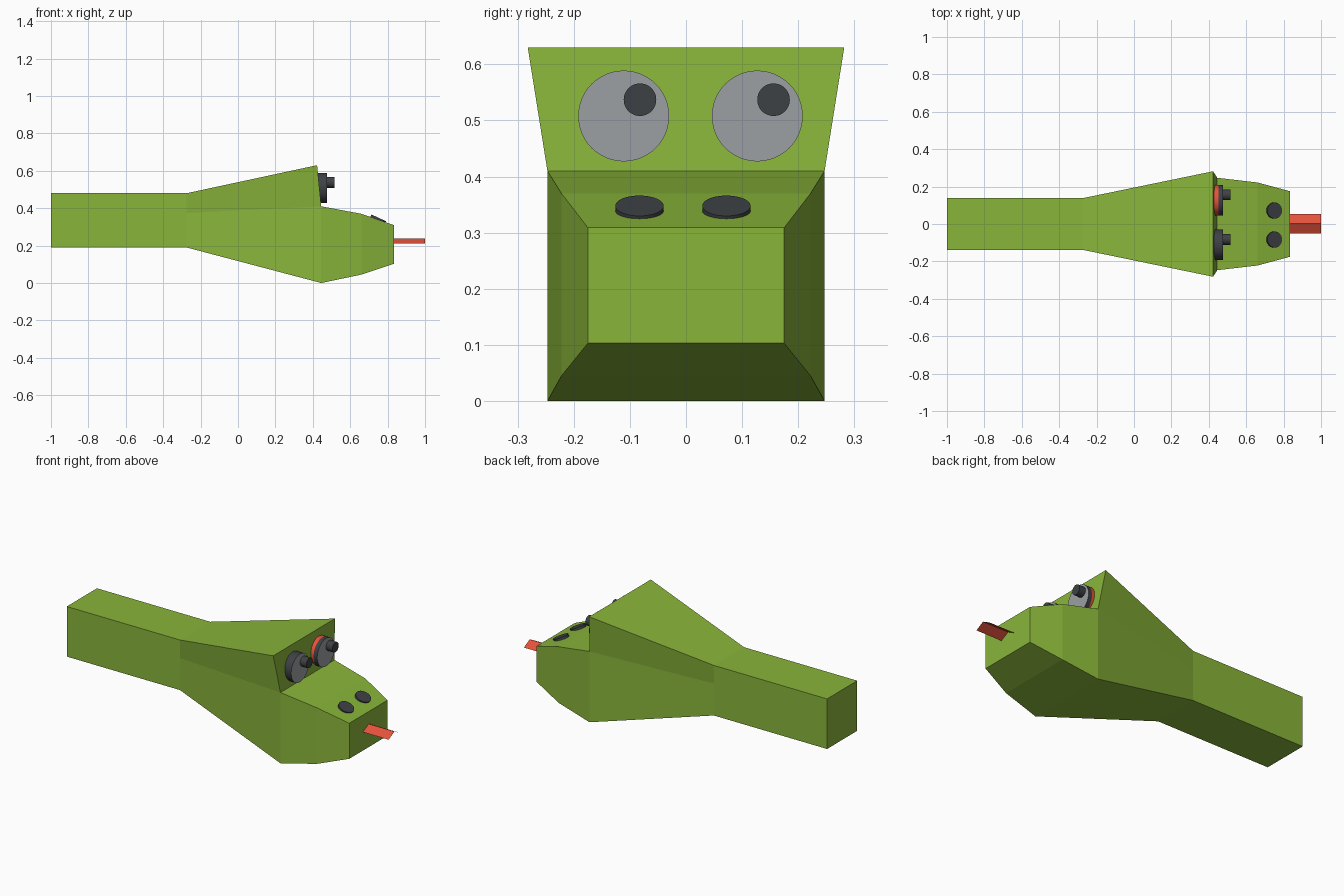
import bpy, bmesh, math
from mathutils import Matrix, Vector

if "Cube" in bpy.data.objects:
    bpy.data.objects.remove(bpy.data.objects["Cube"])


def material(name, rgb):
    m = bpy.data.materials.new(name)
    m.diffuse_color = (*rgb, 1)
    m.use_nodes = True
    m.node_tree.nodes["Principled BSDF"].inputs["Base Color"].default_value = m.diffuse_color
    return m


GREEN = material("leaf green", (0.25, 0.46, 0.042))
DARK = material("charcoal", (0.048, 0.053, 0.06))
GREY = material("eye grey", (0.33, 0.35, 0.37))
RED = material("tongue red", (0.78, 0.085, 0.045))


def finish(bm, name, mats, recalc=True):
    if recalc:
        bmesh.ops.recalc_face_normals(bm, faces=bm.faces[:])
    mesh = bpy.data.meshes.new(name)
    bm.to_mesh(mesh)
    bm.free()
    for m in mats:
        mesh.materials.append(m)
    ob = bpy.data.objects.new(name, mesh)
    bpy.context.collection.objects.link(ob)
    return ob


def bridge(bm, a, b):
    n = len(a)
    for i in range(n):
        j = (i + 1) % n
        bm.faces.new((a[i], a[j], b[j], b[i]))


def disc(name, base, axis, radius, depth, mats, cap=0):
    """Cylinder growing from base along axis; its far cap may use another material."""
    bm = bmesh.new()
    rot = Vector(axis).to_track_quat('Z', 'Y').to_matrix().to_4x4()
    bmesh.ops.create_cone(bm, cap_ends=True, segments=48, radius1=radius,
                          radius2=radius, depth=depth,
                          matrix=Matrix.Translation((0, 0, depth / 2)))
    for f in bm.faces:
        f.smooth = len(f.verts) == 4
        if f.calc_center_median().z > depth * 0.9:
            f.material_index = cap
    for e in bm.edges:
        e.smooth = all(len(f.verts) == 4 for f in e.link_faces)
    bm.transform(Matrix.Translation(base) @ rot)
    return finish(bm, name, mats)


# Neck, head and snout: six-point neck rings (top, middle, bottom), four-point snout rings
bm = bmesh.new()


def ring(levels):
    right = [bm.verts.new((x, -y, z)) for x, y, z in levels]
    left = [bm.verts.new((x, y, z)) for x, y, z in reversed(levels)]
    return right + left


tail = ring([(-1, .138, .48), (-1, .138, .375), (-1, .138, .19)])
neck = ring([(-.275, .138, .48), (-.275, .138, .375), (-.275, .138, .19)])
head = ring([(.423, .282, .63), (.445, .247, .41), (.445, .247, 0)])
mid = ring([(.66, .222, .37), (.66, .222, .045)])
nose = ring([(.835, .175, .309), (.835, .175, .103)])
bridge(bm, tail, neck)
bridge(bm, neck, head)
bridge(bm, head[1:5], mid)
bridge(bm, mid, nose)
bm.faces.new((head[0], head[1], head[4], head[5]))  # brow face above the snout
bm.faces.new(tail)
bm.faces.new(nose)
finish(bm, "body", [GREEN])

# Eyes and pupils
for side, y, rim_back in (("right", -.111, DARK), ("left", .127, RED)):
    disc(f"{side}_eye_back", (.425, y, .508), (1, 0, 0), .081, .027, [rim_back])
    disc(f"{side}_eye", (.452, y, .508), (1, 0, 0), .081, .023, [DARK, GREY], cap=1)
    disc(f"{side}_pupil", (.47, y + .029, .537), (1, 0, 0), .029, .045, [DARK])

# Nostrils, tilted with the snout
tilt = math.radians(25)
axis = Vector((math.sin(tilt), 0, math.cos(tilt)))
for side, y in (("right", -.083), ("left", .072)):
    disc(f"{side}_nostril", Vector((.753, y, .348)) - axis * .03, axis, .043, .03, [DARK])

# Tongue: thin sheet folded along its centre line
bm = bmesh.new()
section = [(-.05, .21), (.002, .238), (.054, .21)]
a = [bm.verts.new((.83, y, z)) for y, z in section]
b = [bm.verts.new((1, y, z)) for y, z in section]
for i in range(2):
    bm.faces.new((a[i], b[i], b[i + 1], a[i + 1]))
finish(bm, "tongue", [RED], recalc=False)
